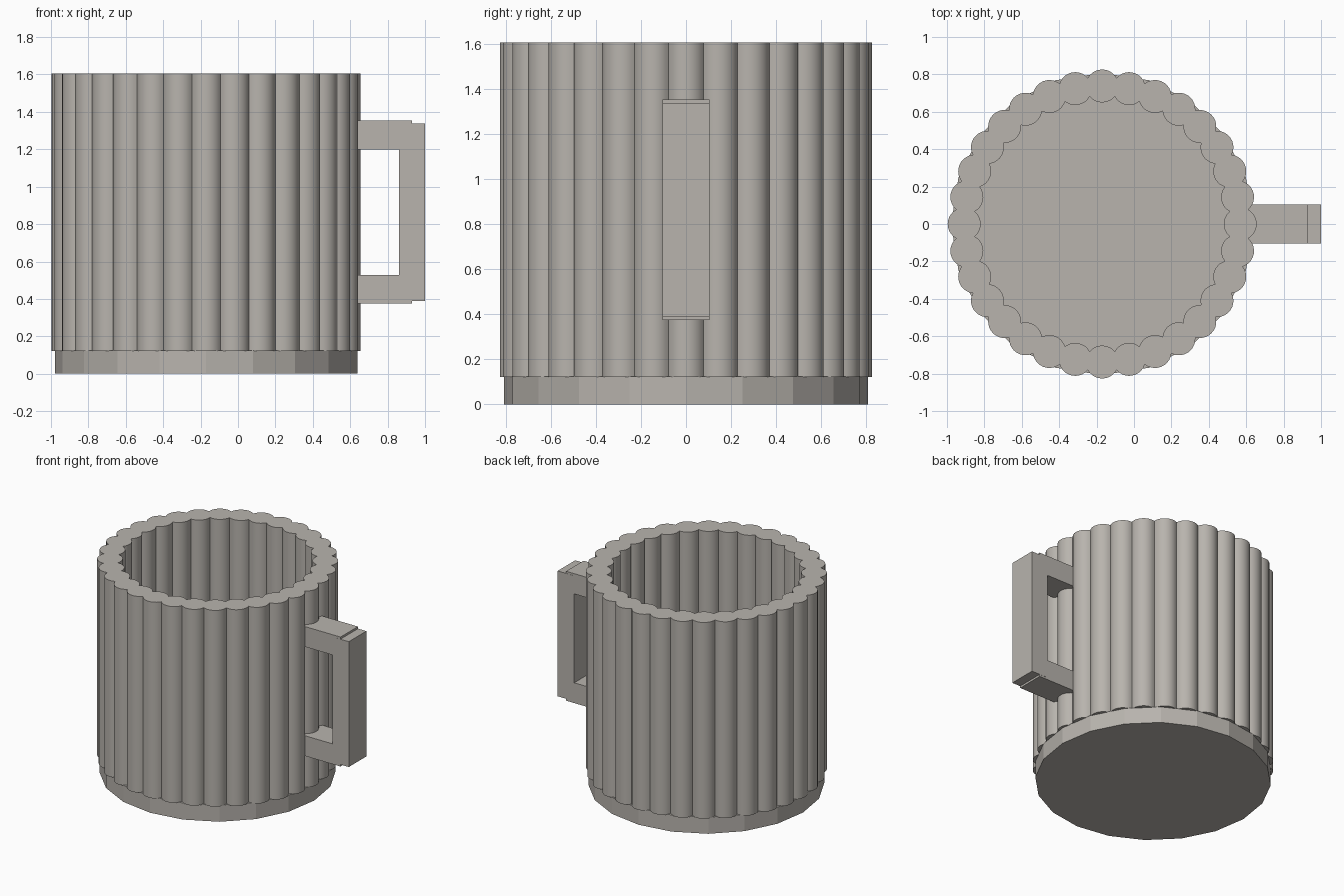
import bpy, bmesh, math

if "Cube" in bpy.data.objects:
    bpy.data.objects.remove(bpy.data.objects["Cube"])

CX = -0.17          # axis of the mug body
FLUTES = 32
RING, R = 0.738, 0.088   # flute centre circle and flute radius
SEG = 10

mat = bpy.data.materials.new("warm grey")
mat.diffuse_color = (0.48, 0.455, 0.42, 1)
mat.use_nodes = True
mat.node_tree.nodes["Principled BSDF"].inputs["Base Color"].default_value = mat.diffuse_color


def finish(bm, name):
    bmesh.ops.recalc_face_normals(bm, faces=bm.faces)
    me = bpy.data.meshes.new(name)
    bm.to_mesh(me)
    bm.free()
    ob = bpy.data.objects.new(name, me)
    bpy.context.collection.objects.link(ob)
    me.materials.append(mat)
    return ob


def box(name, x0, x1, y0, y1, z0, z1):
    bm = bmesh.new()
    bmesh.ops.create_cube(bm, size=1)
    for v in bm.verts:
        v.co.x = x0 + (v.co.x + 0.5) * (x1 - x0)
        v.co.y = y0 + (v.co.y + 0.5) * (y1 - y0)
        v.co.z = z0 + (v.co.z + 0.5) * (z1 - z0)
    return finish(bm, name)


def scallops(side):
    """Closed outline of arcs; side +1 = outer bumps, -1 = inner bumps."""
    h = math.pi / FLUTES
    t = RING * math.cos(h) + side * math.sqrt(R**2 - (RING * math.sin(h))**2)
    phi = math.atan2(t * math.sin(h), side * (t * math.cos(h) - RING))
    pts = []
    for k in range(FLUTES):
        a = 2 * h * k
        for i in range(SEG):
            p = -phi + 2 * phi * i / SEG
            u, w = RING + side * R * math.cos(p), R * math.sin(p)
            pts.append((CX + u * math.cos(a) - w * math.sin(a),
                        u * math.sin(a) + w * math.cos(a)))
    return pts


# Fluted wall: outer and inner scalloped outlines joined into a hollow ring
bm = bmesh.new()
loops = [[bm.verts.new((x, y, z)) for x, y in scallops(s)]
         for s, z in ((1, 0.122), (1, 1.605), (-1, 1.605), (-1, 0.122))]
n = FLUTES * SEG
for j in range(4):
    a, b = loops[j], loops[(j + 1) % 4]
    for i in range(n):
        k = (i + 1) % n
        bm.faces.new((a[i], a[k], b[k], b[i]))
wall = finish(bm, "fluted_wall")
bpy.context.view_layer.objects.active = wall
wall.select_set(True)
bpy.ops.object.shade_smooth_by_angle(angle=math.radians(30))
wall.select_set(False)

# Twenty-sided base disc
bm = bmesh.new()
bmesh.ops.create_cone(bm, cap_ends=True, segments=20, radius1=0.808,
                      radius2=0.808, depth=0.125)
# put a corner exactly on +x
first = min(bm.verts, key=lambda v: abs(math.atan2(v.co.y, v.co.x)))
off = math.atan2(first.co.y, first.co.x)
for v in bm.verts:
    a = math.atan2(v.co.y, v.co.x) - off
    v.co = (CX + 0.808 * math.cos(a), 0.808 * math.sin(a), v.co.z + 0.0625)
finish(bm, "base_disc")

# Square handle: two arms and an upright grip
for name, z0, z1 in (("upper_handle_arm", 1.2, 1.353),
                     ("lower_handle_arm", 0.375, 0.528)):
    box(name, 0.57, 0.93, -0.104, 0.104, z0, z1)
box("handle_grip", 0.862, 1.0, -0.105, 0.105, 0.39, 1.337)
